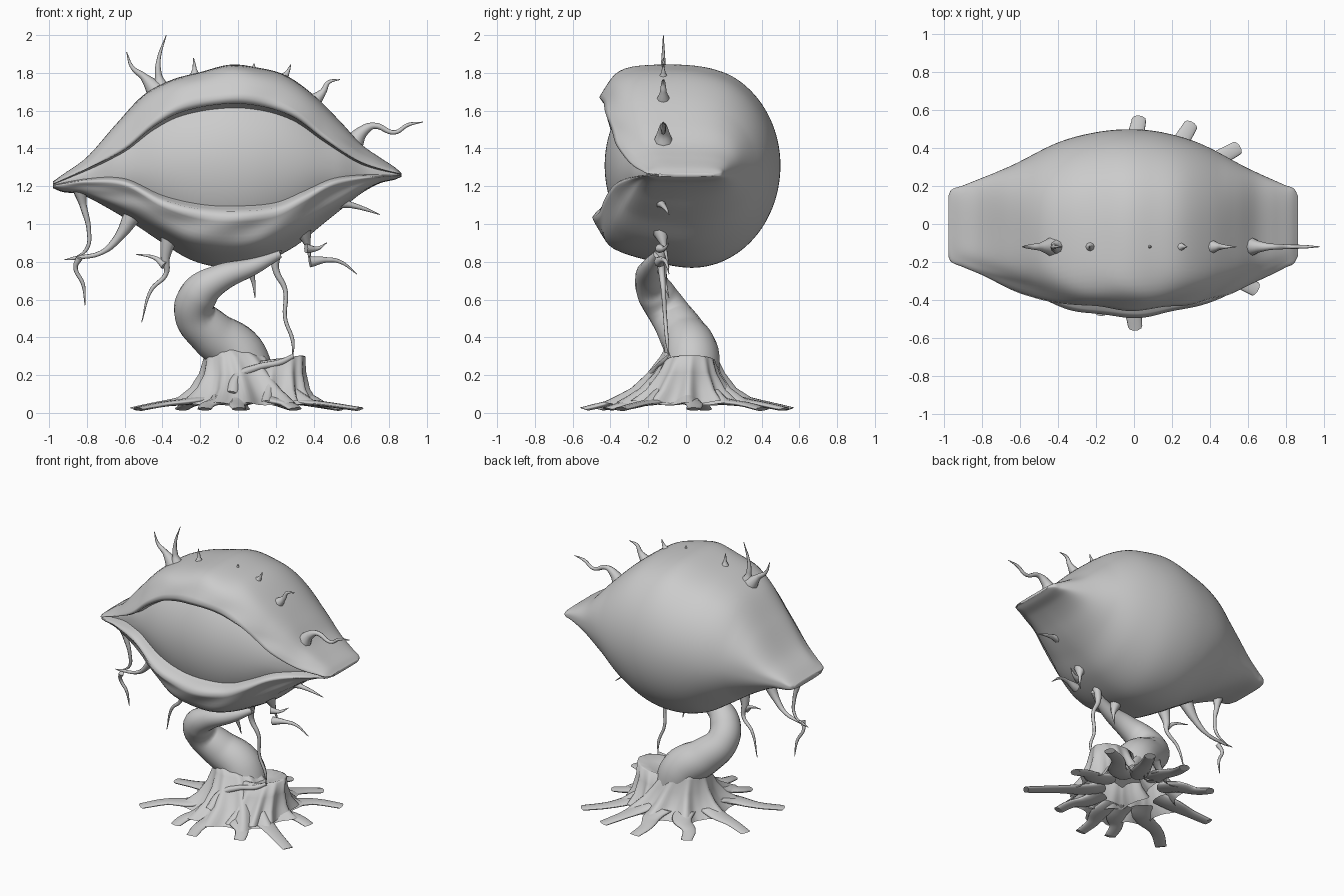
import bpy, bmesh, random
from math import sin, cos, asin, pi, copysign, exp, radians

if "Cube" in bpy.data.objects:
    bpy.data.objects.remove(bpy.data.objects["Cube"])
random.seed(4)


def lookup(table, x):
    # smooth interpolation in a list of (x, value)
    n = len(table)
    x = max(table[0][0], min(table[-1][0], x))
    i = max(j for j in range(n - 1) if table[j][0] <= x)

    def slope(j):
        a, b = table[max(j - 1, 0)], table[min(j + 1, n - 1)]
        return (b[1] - a[1]) / (b[0] - a[0])
    (x0, y0), (x1, y1) = table[i], table[i + 1]
    h = x1 - x0
    t = (x - x0) / h
    return (y0 * (2*t**3 - 3*t*t + 1) + slope(i) * h * (t**3 - 2*t*t + t)
            + y1 * (3*t*t - 2*t**3) + slope(i + 1) * h * (t**3 - t*t))


def loft(name, rings, closed=False, caps=(False, False)):
    bm = bmesh.new()
    vs = [[bm.verts.new(p) for p in r] for r in rings]
    n = len(vs[0])
    for a, b in zip(vs, vs[1:]):
        for j in range(n if closed else n - 1):
            k = (j + 1) % n
            bm.faces.new((a[j], a[k], b[k], b[j]))
    for ring, cap in zip((vs[0], vs[-1]), caps):
        if cap:
            bm.faces.new(ring)
    bmesh.ops.recalc_face_normals(bm, faces=bm.faces)
    me = bpy.data.meshes.new(name)
    bm.to_mesh(me)
    bm.free()
    me.polygons.foreach_set("use_smooth", [True] * len(me.polygons))
    ob = bpy.data.objects.new(name, me)
    bpy.context.collection.objects.link(ob)
    return ob


def tube(name, pts, flat=1.0, res=3):
    # tapered tube through (x, y, z, radius) points
    cu = bpy.data.curves.new(name, 'CURVE')
    cu.dimensions = '3D'
    cu.bevel_depth, cu.bevel_resolution, cu.resolution_u = 1.0, res, 8
    cu.use_fill_caps = True
    sp = cu.splines.new('BEZIER')
    sp.bezier_points.add(len(pts) - 1)
    for bp, (x, y, z, r) in zip(sp.bezier_points, pts):
        bp.co, bp.radius = (x, y, z / flat), r
        bp.handle_left_type = bp.handle_right_type = 'AUTO'
    ob = bpy.data.objects.new(name, cu)
    ob.scale.z = flat
    bpy.context.collection.objects.link(ob)
    bpy.ops.object.select_all(action='DESELECT')
    ob.select_set(True)
    bpy.context.view_layer.objects.active = ob
    bpy.ops.object.convert(target='MESH')
    bpy.ops.object.shade_smooth_by_angle(angle=radians(60))


# body outlines along x: top, bottom, middle line, lid edges, half depth
TOP = [(-.98, 1.225), (-.93, 1.26), (-.8, 1.35), (-.65, 1.52), (-.5, 1.68), (-.35, 1.76), (-.2, 1.8),
       (-.04, 1.84), (.1, 1.825), (.25, 1.785), (.4, 1.68), (.55, 1.53), (.65, 1.42), (.75, 1.35), (.83, 1.3), (.865, 1.27)]
BOTTOM = [(-.98, 1.19), (-.93, 1.17), (-.83, 1.155), (-.7, 1.09), (-.55, 1.0), (-.4, .9), (-.25, .81), (-.08, .77),
          (.1, .785), (.3, .88), (.45, 1.0), (.55, 1.08), (.65, 1.16), (.75, 1.215), (.83, 1.235), (.865, 1.25)]
MID = [(-.98, 1.208), (-.8, 1.25), (-.6, 1.295), (0, 1.31), (.5, 1.3), (.7, 1.275), (.865, 1.26)]
UPPER = [(-.98, 1.21), (-.8, 1.29), (-.6, 1.39), (-.45, 1.51), (-.3, 1.59), (-.05, 1.635), (.15, 1.615),
         (.3, 1.56), (.45, 1.45), (.6, 1.35), (.7, 1.305), (.865, 1.262)]
LOWER = [(-.98, 1.205), (-.8, 1.235), (-.6, 1.235), (-.4, 1.14), (-.2, 1.09), (0, 1.08), (.2, 1.1),
         (.35, 1.165), (.5, 1.235), (.65, 1.255), (.865, 1.258)]
DEPTH = [(-.98, .15), (-.965, .18), (-.9, .2), (-.65, .29), (-.4, .405), (-.2, .455), (-.02, .47), (.15, .455),
         (.35, .4), (.6, .28), (.8, .2), (.845, .185), (.865, .15)]


def station(x):
    # section of the body at x: surface function, lid angles, lid strength
    zc, a = lookup(MID, x), lookup(DEPTH, x)
    ht, hb = lookup(TOP, x) - zc, zc - lookup(BOTTOM, x)
    d = abs(x + .05) / .91
    p = 1 - .42 * max(0, d - .55) / .45
    yc = .03 * (1 - d * d)
    q = lambda z, h: min(.92, max(.02, z / h)) ** (1 / p)
    tu = asin(q(lookup(UPPER, x) - zc, ht))
    tl = -asin(q(zc - lookup(LOWER, x), hb))

    def surf(t, s=1.0, dy=0, dz=0):
        c, v = cos(t), sin(t)
        return (x, yc - s * a * copysign(abs(c) ** p, c) + dy,
                zc + s * (ht if v > 0 else hb) * copysign(abs(v) ** p, v) + dz)
    return surf, tu, tl, max(.0, 1 - d ** 2.2)


def ease(t):
    t = max(0, min(1, t))
    return t * t * (3 - 2 * t)


# lids and back shell, then the eyeball filling the opening
shell, eye = [], []
N, M = 84, 100
for i in range(M + 1):
    x = -.0575 - .9225 * cos(pi * i / M)
    surf, tu, tl, k = station(x)
    ring = []

    def lid(t):
        wu = 1 - ease((t - tu - .3 * k) / (2.1 - tu - .3 * k))
        b = 2 * pi - t
        wl = 1 - ease((b + tl - .25 * k) / (1.5 + tl - .25 * k))
        wave = .006 * k * sin(17 * x + 3 * sin(5 * t)) * (wu + wl)
        lip = 1 - ease((b + tl) / .3)
        full_u, full_l = exp(-((t - 1.1) / .3) ** 2), exp(-((b - .87) / .27) ** 2)
        dy = -(.02 + .105 * k) * wu - (.01 + .07 * k) * wl - .02 * k * lip + wave
        return dy - k * (.04 * full_u + .06 * full_l), k * (.03 * full_u - .015 * full_l - .02 * lip)
    t1 = 2 * pi + tl
    du, dl = lid(tu), lid(t1)
    ring.append(surf(tu - .02, .86))
    ring.append(surf(tu, 1, du[0] * .25))
    ring.append(surf(tu, 1, du[0] * .7, .002))
    for j in range(N + 1):
        t = tu + .07 * k + (t1 - tu - .12 * k) * j / N
        dy, dz = lid(t)
        ring.append(surf(t, 1, dy, dz))
    ring.append(surf(t1, 1, dl[0] * .7, -.012 * k))
    ring.append(surf(t1, 1, dl[0] * .25, 0))
    ring.append(surf(t1 + .02, .86))
    shell.append(ring)
    eye.append([surf(tl - .1 * k + (tu - tl + .2 * k) * j / 24, .87 + .11 * ease((k - .35) * 3.5)) for j in range(25)])
loft("eyelids_and_shell", shell, caps=(True, True))
loft("eyeball", eye)

# twisted stem
tube("stem", [(.22, -.15, .84, .022), (.08, -.19, .775, .045), (-.1, -.195, .71, .075), (-.2, -.16, .635, .1),
              (-.23, -.09, .53, .108), (-.14, -.02, .42, .125), (0, .03, .31, .145), (.05, .03, .18, .15)], res=8)

# flared foot of the stem and the cut stump beside it: rows of (flare, z, centre x, rx, ry)
roots = [(5, .52), (38, .66), (62, .59), (90, .55), (128, .53), (170, .58), (212, .65), (246, .5), (268, .54), (305, .5), (331, .71)]
foot = [(0, .36, -.05, .12, .12), (.2, .29, -.01, .17, .15), (.5, .2, .02, .22, .2), (.8, .12, .04, .28, .26),
        (1, .07, .05, .34, .33), (1.1, .04, .05, .38, .38)]
stump = [(0, .26, .19, .08, .06), (0, .285, .19, .15, .12), (.1, .28, .19, .165, .135), (.4, .2, .18, .175, .17),
         (.7, .11, .17, .2, .23), (1, .05, .16, .24, .3)]
for name, rows in (("stem_foot", foot), ("stump", stump)):
    rings = []
    for g, z, cx, rx, ry in rows:
        ring = []
        for j in range(120):
            t = 2 * pi * j / 120
            lobe = sum(exp(-(((t - radians(r) + pi) % (2 * pi) - pi) / .15) ** 2) for r, _ in roots)
            s = 1 + (.22 * lobe - .13) * g
            ring.append((cx + rx * s * cos(t), .02 - .04 * g + ry * s * sin(t),
                         z + .015 * lobe * g + .02 * (1 - g) * cos(t) * (name == "stump")))
        rings.append(ring)
    loft(name, rings, closed=True, caps=(True, False))

# flat spreading roots, broad and blunt
for n, (ang, length) in enumerate(roots):
    c, s = cos(radians(ang)), sin(radians(ang))
    w = random.uniform(-.03, .03)
    at = lambda r, off, z, rad: (.02 + r * c - off * s, r * s + off * c, z, rad)
    tube("root_%d" % n, [at(.22, 0, .09, .07), at(.32, w, .065, .065),
                         at(.32 + (length - .32) * .5, -w * .5, .045, .045), at(length, w * .3, .02, .038)], flat=.28)

# tendrils as front view paths: (start radius, points)
upper = [(.05, [(-.39, 1.68), (-.42, 1.78), (-.42, 1.87), (-.38, 2.0)]),
         (.05, [(-.42, 1.69), (-.5, 1.78), (-.56, 1.83), (-.59, 1.91)]),
         (.03, [(-.23, 1.76), (-.23, 1.82), (-.235, 1.88)]),
         (.015, [(.08, 1.79), (.085, 1.85)]),
         (.035, [(.22, 1.75), (.26, 1.8), (.28, 1.845)]),
         (.04, [(.38, 1.63), (.45, 1.7), (.48, 1.75), (.54, 1.765)]),
         (.05, [(.6, 1.41), (.66, 1.49), (.72, 1.52), (.83, 1.485), (.9, 1.525), (.98, 1.54)])]
lower = [(.03, [(.5, 1.12), (.6, 1.1), (.67, 1.08), (.75, 1.05)]),
         (.04, [(.34, .98), (.37, .88), (.385, .77)]),
         (.02, [(.38, .8), (.47, .81), (.54, .8), (.63, .735)]),
         (.015, [(.36, .87), (.42, .87), (.47, .9)]),
         (.02, [(.2, .86), (.2, .76), (.25, .65), (.25, .5), (.29, .38), (.29, .3)]),
         (.03, [(.04, .81), (.08, .7), (.09, .61)]),
         (.05, [(-.35, .98), (-.385, .82), (-.38, .74), (-.46, .65), (-.51, .48)]),
         (.012, [(-.39, .78), (-.44, .82), (-.54, .84)]),
         (.04, [(-.55, 1.06), (-.64, .92), (-.72, .85), (-.86, .82), (-.92, .81)]),
         (.008, [(-.84, .82), (-.86, .77), (-.82, .68), (-.81, .57)]),
         (.03, [(-.84, 1.19), (-.82, 1.1), (-.79, .97), (-.8, .87), (-.88, .81)])]
for label, group, y0 in (("upper_tendril", upper, -.12), ("lower_tendril", lower, -.14)):
    for n, (r, pts) in enumerate(group):
        m = len(pts) - 1
        tube("%s_%d" % (label, n), [(x, y0 + .05 * (i / m) * (y0 < -.13), z, .002 + r * (1 - i / m) ** 4 + .008 * (i < m))
                                    for i, (x, z) in enumerate(pts)], res=2)
# thin root lying over the stump
tube("creeping_root", [(.29, -.09, .3, .012), (.23, -.12, .27, .016), (.1, -.15, .24, .018), (0, -.19, .19, .025), (-.03, -.27, .09, .04)])
